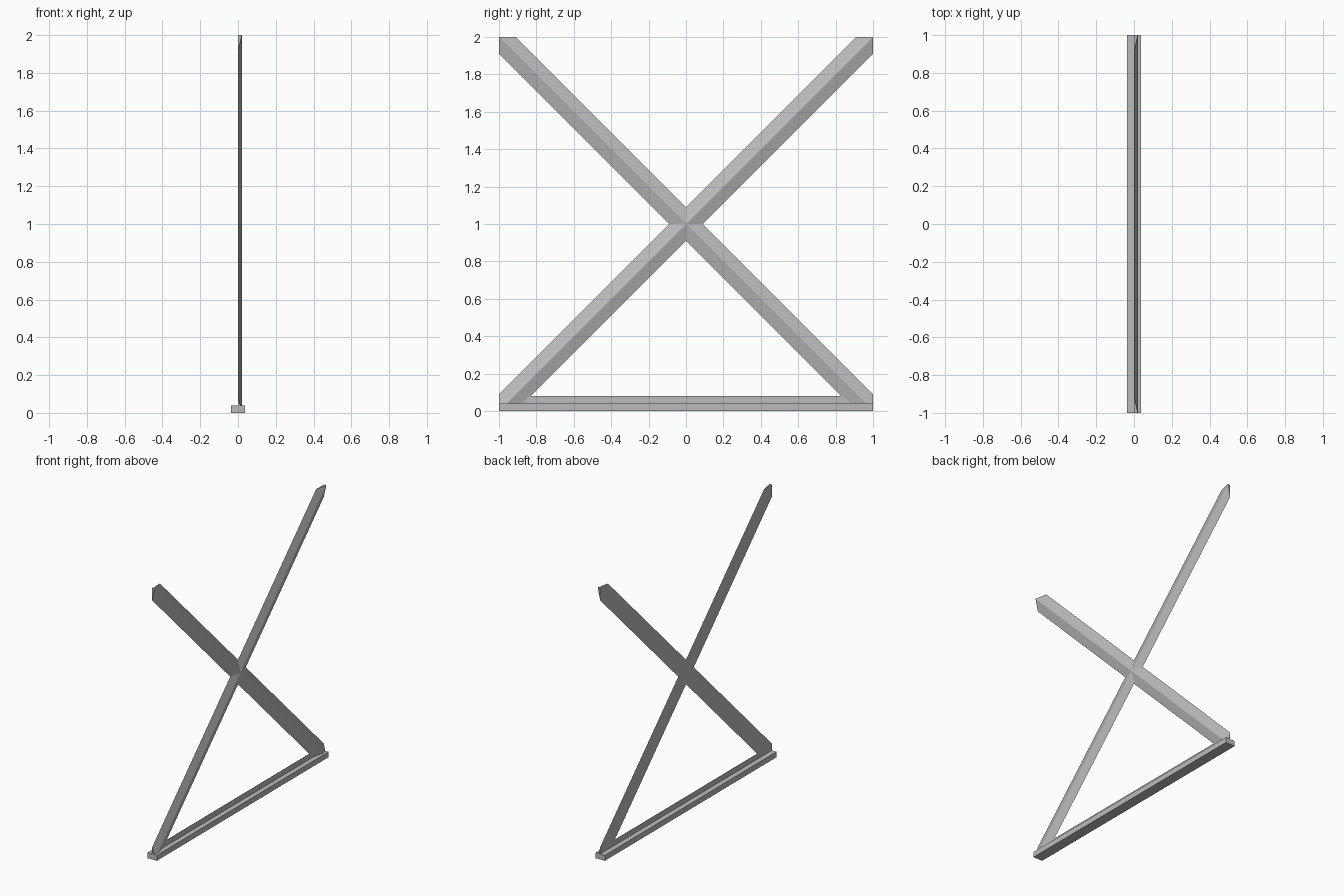
import bpy, bmesh
from mathutils import Vector

old = bpy.data.objects.get("Cube")
if old:
    bpy.data.objects.remove(old)

# Single flat colour
grey = bpy.data.materials.new("light_grey")
grey.use_nodes = True
COLOUR = (0.5, 0.5, 0.5, 1)
grey.diffuse_color = COLOUR
grey.node_tree.nodes["Principled BSDF"].inputs["Base Color"].default_value = COLOUR


def finish(name, bm):
    bmesh.ops.recalc_face_normals(bm, faces=bm.faces)
    mesh = bpy.data.meshes.new(name)
    bm.to_mesh(mesh)
    bm.free()
    mesh.materials.append(grey)
    obj = bpy.data.objects.new(name, mesh)
    bpy.context.collection.objects.link(obj)
    return obj


def box(name, low, high):
    bm = bmesh.new()
    bmesh.ops.create_cube(bm, size=1)
    low, high = Vector(low), Vector(high)
    bmesh.ops.scale(bm, vec=high - low, verts=bm.verts)
    bmesh.ops.translate(bm, vec=(low + high) / 2, verts=bm.verts)
    return finish(name, bm)


def brace(name, side, half=0.09, ridge=0.02):
    """Triangular bar at 45 degrees, trimmed to the square frame outline."""
    bm = bmesh.new()
    section = [(0, -half), (ridge, 0), (0, half)]
    reach = 1.2
    start = [bm.verts.new((x, -side * reach, 1 - reach + dz)) for x, dz in section]
    cap = bm.faces.new(start)
    grown = bmesh.ops.extrude_face_region(bm, geom=[cap], use_keep_orig=True)["geom"]
    moved = [g for g in grown if isinstance(g, bmesh.types.BMVert)]
    bmesh.ops.translate(bm, vec=(0, 2 * side * reach, 2 * reach), verts=moved)
    # Trim the four sides and close each cut
    for point, normal in (((0, 1, 0), (0, 1, 0)), ((0, -1, 0), (0, -1, 0)),
                          ((0, 0, 2), (0, 0, 1)), ((0, 0, 0), (0, 0, -1))):
        bmesh.ops.bisect_plane(bm, geom=bm.verts[:] + bm.edges[:] + bm.faces[:],
                               plane_co=point, plane_no=normal, clear_outer=True)
        rim = [e for e in bm.edges if e.is_boundary]
        bmesh.ops.holes_fill(bm, edges=rim)
    return finish(name, bm)


# Crossed ridged braces
brace("rising_brace", 1)
brace("falling_brace", -1)

# Foot beam and the thin rail standing on it
box("foot_beam", (-0.038, -1, 0), (0.038, 1, 0.04))
box("bottom_rail", (0, -0.88, 0.03), (0.002, 0.88, 0.08))
